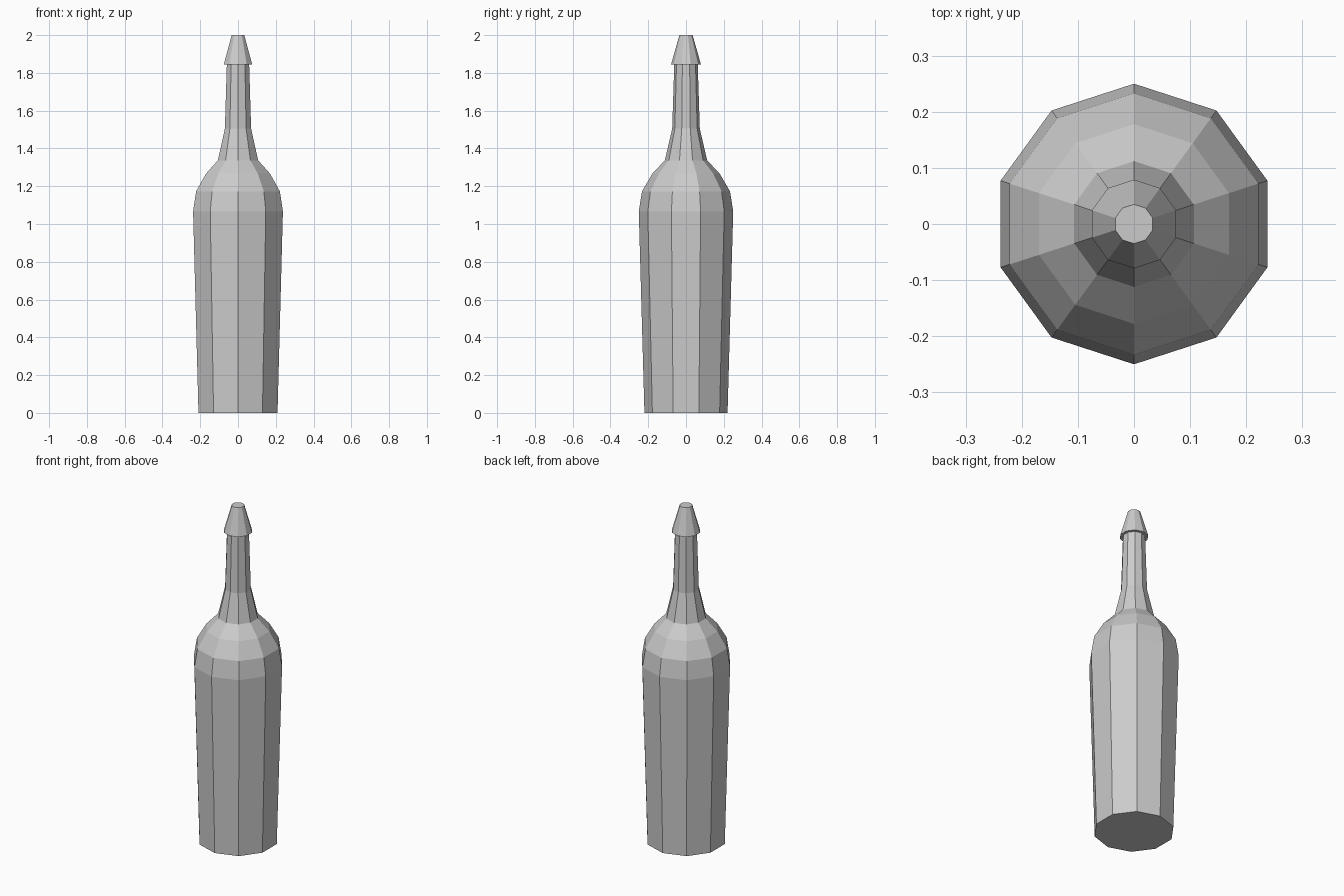
import bpy
import bmesh
from math import cos, sin, pi

if "Cube" in bpy.data.objects:
    bpy.data.objects.remove(bpy.data.objects["Cube"], do_unlink=True)

SIDES = 10

# Single grey surface colour
grey = bpy.data.materials.new("plain grey")
grey.use_nodes = True
colour = (0.6, 0.6, 0.6, 1)
grey.diffuse_color = colour
grey.node_tree.nodes["Principled BSDF"].inputs["Base Color"].default_value = colour


def lathe(name, profile):
    """Spin a (radius, height) profile into a closed, flat-faced solid."""
    bm = bmesh.new()
    rings = []
    for radius, z in profile:
        angles = [pi / 2 + 2 * pi * i / SIDES for i in range(SIDES)]
        rings.append([bm.verts.new((radius * cos(a), radius * sin(a), z)) for a in angles])
    for low, high in zip(rings, rings[1:]):
        for i in range(SIDES):
            j = (i + 1) % SIDES
            bm.faces.new((low[i], low[j], high[j], high[i]))
    bm.faces.new(rings[0][::-1])
    bm.faces.new(rings[-1])
    mesh = bpy.data.meshes.new(name)
    bm.to_mesh(mesh)
    bm.free()
    mesh.materials.append(grey)
    obj = bpy.data.objects.new(name, mesh)
    bpy.context.collection.objects.link(obj)
    return obj


# Body, rounded shoulder and slender neck
lathe("bottle", [(0.22, 0), (0.25, 1.067), (0.233, 1.173), (0.178, 1.267),
                 (0.112, 1.337), (0.073, 1.505), (0.062, 1.85)])

# Tapered cap overhanging the neck
lathe("cap", [(0.079, 1.845), (0.035, 2.0)])
